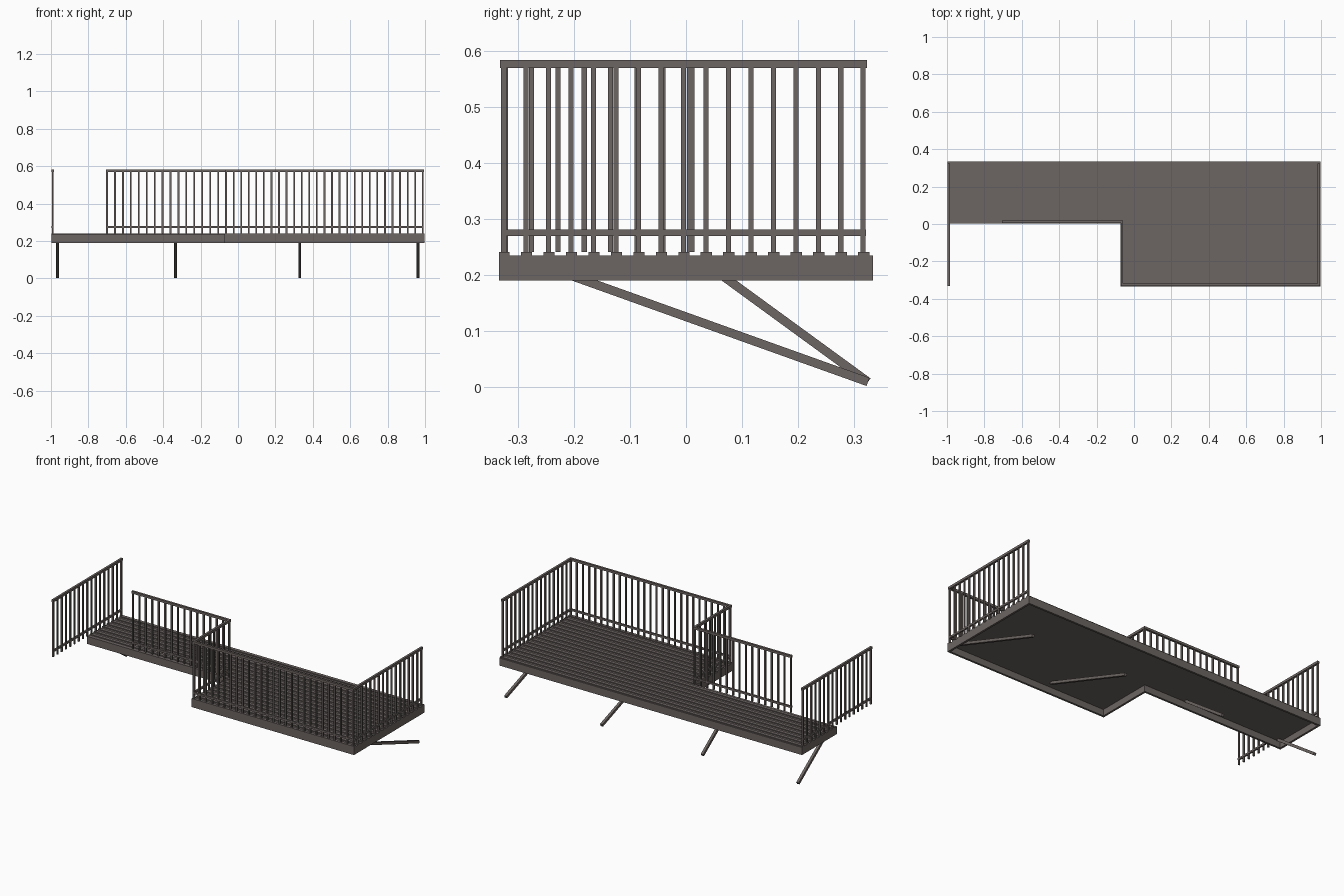
import bpy, bmesh
from mathutils import Vector, Matrix

if "Cube" in bpy.data.objects:
    bpy.data.objects.remove(bpy.data.objects["Cube"])

mat = bpy.data.materials.new("weathered brown grey")
mat.diffuse_color = (0.15, 0.13, 0.122, 1)
mat.use_nodes = True
mat.node_tree.nodes["Principled BSDF"].inputs["Base Color"].default_value = mat.diffuse_color


def finish(name, bm):
    bmesh.ops.recalc_face_normals(bm, faces=bm.faces)
    me = bpy.data.meshes.new(name)
    bm.to_mesh(me)
    bm.free()
    me.materials.append(mat)
    ob = bpy.data.objects.new(name, me)
    bpy.context.collection.objects.link(ob)
    return ob


def box(bm, lo, hi):
    lo, hi = Vector(lo), Vector(hi)
    m = Matrix.Translation((lo + hi) / 2) @ Matrix.Diagonal((*(hi - lo), 1))
    bmesh.ops.create_cube(bm, size=1, matrix=m)


X0, X1, Y0, Y1 = -0.998, 0.998, -0.333, 0.333
NX, NY = -0.072, 0.004          # inner corner of the L-shaped plan
Z0, Z1, ZTOP = 0.19, 0.235, 0.241


def outline(d):
    """L-shaped plan, inset by d."""
    return [(X0 + d, NY + d), (NX + d, NY + d), (NX + d, Y0 + d),
            (X1 - d, Y0 + d), (X1 - d, Y1 - d), (X0 + d, Y1 - d)]


# Deck: L-shaped tray with a rim that hangs below the floor sheet
bm = bmesh.new()
loops = [[bm.verts.new((x, y, z)) for x, y in outline(d)]
         for d, z in ((0, Z1), (0, Z0), (0.012, Z0), (0.012, 0.228))]
for a, b in zip(loops, loops[1:]):
    for i in range(6):
        j = (i + 1) % 6
        bm.faces.new((a[i], a[j], b[j], b[i]))
bm.faces.new(loops[0])
bm.faces.new(loops[-1])
finish("deck_frame", bm)

# Raised floor ribs running lengthwise
PITCH = 0.0401
bm = bmesh.new()
for i in range(17):
    y = 0.317 - i * PITCH
    start = X0 if y - 0.01 > NY else NX
    box(bm, (start, max(y - 0.01, Y0), Z1 - 0.002), (X1, y + 0.01, ZTOP))
finish("floor_ribs", bm)


# Railings: top rail, lower rail and evenly spaced balusters
def railing(name, a, b, count):
    a, b = Vector((*a, 0)), Vector((*b, 0))
    bm = bmesh.new()
    for z0, z1, w in ((0.569, 0.583, 0.0065), (0.27, 0.281, 0.005)):
        box(bm, a + Vector((-w, -w, z0)), b + Vector((w, w, z1)))
    for i in range(count):
        p = a.lerp(b, i / (count - 1))
        box(bm, p + Vector((-0.0045, -0.0045, ZTOP)),
            p + Vector((0.0045, 0.0045, 0.573)))
    finish(name, bm)


railing("left_railing", (-0.991, -0.325), (-0.991, 0.316), 17)
railing("right_railing", (0.988, -0.325), (0.988, 0.316), 17)
railing("front_railing", (-0.064, -0.325), (0.988, -0.325), 27)
railing("step_railing", (-0.064, -0.322), (-0.064, 0.006), 8)
railing("middle_railing", (-0.7, 0.011), (-0.064, 0.011), 16)


# Slanted support struts, all meeting the wall side at ground level
def strut(name, x, y_top):
    lo, hi = Vector((x, 0.3245, 0.0095)), Vector((x, y_top, Z0))
    d = (hi - lo).normalized()
    hi += d * (0.036 / d.z)
    bm = bmesh.new()
    rot = d.to_track_quat('Z', 'X').to_matrix().to_4x4()
    m = (Matrix.Translation((lo + hi) / 2) @ rot
         @ Matrix.Diagonal((0.0155, 0.0155, (hi - lo).length, 1)))
    bmesh.ops.create_cube(bm, size=1, matrix=m)
    finish(name, bm)


for i, (x, y) in enumerate(((-0.965, 0.077), (-0.335, 0.077),
                            (0.33, -0.18), (0.962, -0.18))):
    strut(f"support_strut_{i + 1}", x, y)
